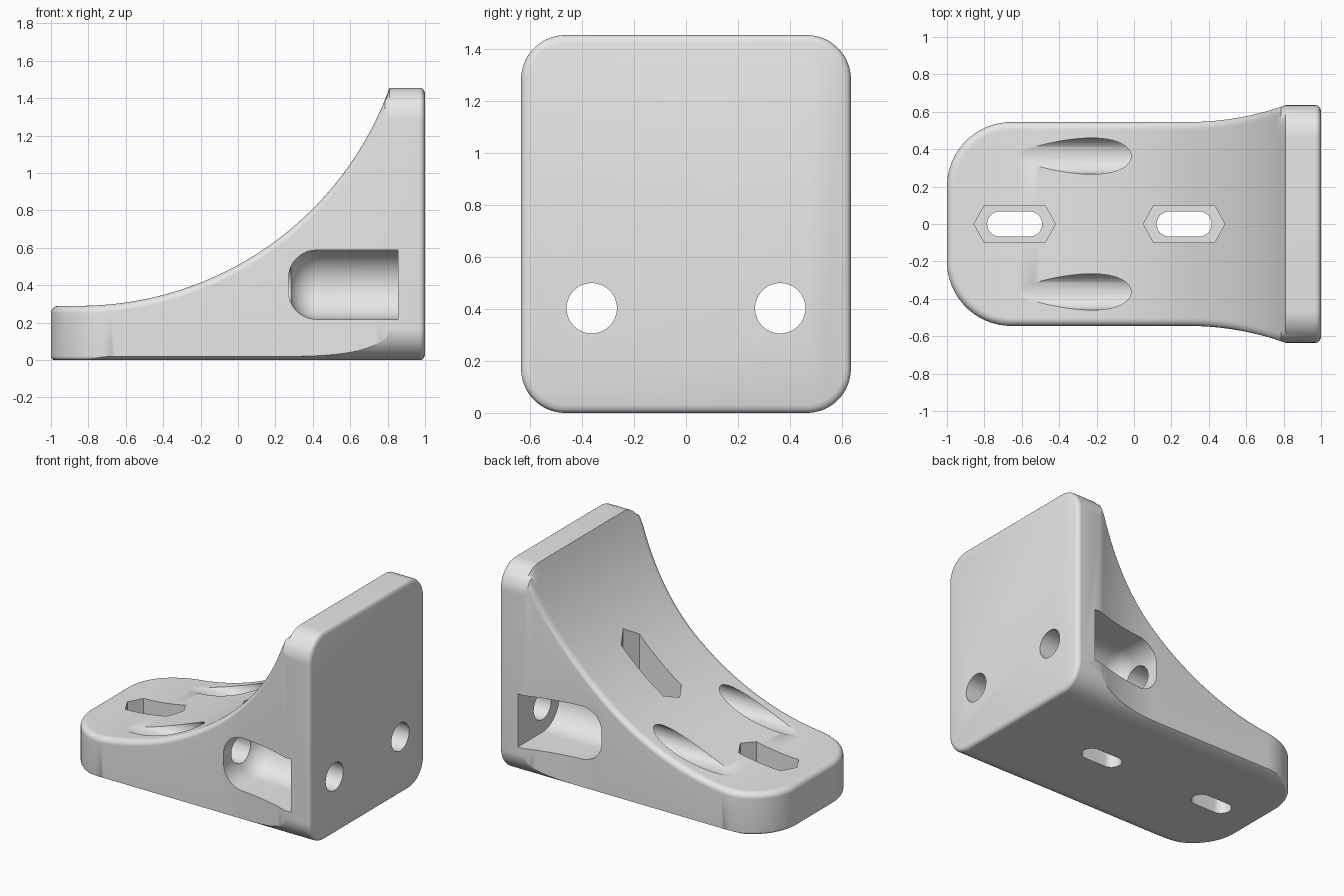
import bpy, bmesh
from math import sin, cos, pi, sqrt, hypot

cube = bpy.data.objects.get("Cube")
if cube:
    bpy.data.objects.remove(cube)

grey = bpy.data.materials.new("light_grey")
grey.use_nodes = True
grey.diffuse_color = (0.8, 0.8, 0.8, 1)
grey.node_tree.nodes["Principled BSDF"].inputs["Base Color"].default_value = (0.8, 0.8, 0.8, 1)


def loft(name, rings):
    """Skin a list of equal-length rings and cap both ends."""
    bm = bmesh.new()
    rows = [[bm.verts.new(p) for p in ring] for ring in rings]
    n = len(rows[0])
    for a, b in zip(rows, rows[1:]):
        for i in range(n):
            j = (i + 1) % n
            bm.faces.new((a[i], a[j], b[j], b[i]))
    bm.faces.new(rows[0])
    bm.faces.new(rows[-1])
    bmesh.ops.recalc_face_normals(bm, faces=bm.faces[:])
    mesh = bpy.data.meshes.new(name)
    bm.to_mesh(mesh)
    bm.free()
    mesh.materials.append(grey)
    obj = bpy.data.objects.new(name, mesh)
    bpy.context.collection.objects.link(obj)
    return obj


# Main dimensions
HEIGHT, WIDE, NARROW = 1.455, 0.635, 0.545    # plate height, half widths
CORNER, NOSE, EDGE, BACK = 0.17, 0.345, 0.04, 0.03
PLATE_X, FLARE_X = 0.81, 0.29
BASE, ARC_X, ARC_R = 0.29, -0.85, 1.765


def fillet(d, r):
    return r - sqrt(r * r - (r - d) ** 2) if d < r else 0.0


def half_width(x):
    if x < NOSE - 1:
        return NARROW - NOSE + sqrt(max(0, NOSE ** 2 - (NOSE - 1 - x) ** 2))
    if x < FLARE_X:
        return NARROW
    if x < PLATE_X:
        return NARROW + fillet_arc(x - FLARE_X, 1.55)
    return WIDE


def fillet_arc(d, r):
    return r - sqrt(r * r - d * d)


def top(x):
    if x >= PLATE_X:
        return HEIGHT
    return BASE + fillet_arc(max(0, x - ARC_X), ARC_R)


def rim_distance(x, y, w):
    """Distance from the plan outline."""
    cx, cy = NOSE - 1, NARROW - NOSE
    if x < cx:
        return max(0, NOSE - hypot(x - cx, y - cy)) if y > cy else x + 1
    return max(0, w - y)


def section(x):
    inset = fillet(1 - x, BACK)
    w, r = half_width(x) - inset, CORNER - inset
    half = [max(0, w - r * (1 - sin(pi / 2 * i / 20))) for i in range(21)]
    low, high = [], []
    for y in half:
        over = max(0, y - (WIDE - CORNER))
        drop = CORNER - sqrt(max(0, r * r - over * over))
        d = rim_distance(x, y, w)
        low.append((y, max(drop, fillet(d, 0.02))))
        high.append((y, min(top(x) - fillet(d, EDGE), HEIGHT - drop)))
    right = low + high[::-1]
    return [(x, y, z) for y, z in right] + [(x, -y, z) for y, z in right[::-1]]


# Bracket body lofted along its length
stations = [-1 + NOSE * (1 - cos(pi / 2 * i / 24)) for i in range(25)]
start = stations[-1]
stations += [start + (PLATE_X - start) * i / 60 for i in range(1, 61)]
stations += [1 - BACK * cos(pi / 2 * i / 8) for i in range(9)]
body = loft("corner_bracket", [section(x) for x in stations])

cutters = []

# Screw bores along the length, with side pockets for the screw heads
SCREW_Y, SCREW_Z, POCKET_R, ROUND = 0.363, 0.403, 0.185, 0.15
for side, label in ((1, "left"), (-1, "right")):
    circle = [(SCREW_Y + 0.097 * cos(pi * i / 24), SCREW_Z + 0.097 * sin(pi * i / 24))
              for i in range(48)]
    cutters.append(loft(label + "_bore_cutter",
                        [[(x, side * y, z) for y, z in circle] for x in (-1.2, 1.2)]))
    rings = []
    for i in range(14):
        a = pi / 2 * min(i, 12) / 12
        x = 0.27 + ROUND * (1 - cos(a)) if i < 13 else 0.855
        r = POCKET_R - ROUND * (1 - sin(a))
        arc = [(SCREW_Y - r * sin(pi * k / 32), SCREW_Z + r * cos(pi * k / 32))
               for k in range(33)]
        outline = [(0.8, SCREW_Z + r)] + arc + [(0.8, SCREW_Z - r)]
        rings.append([(x, side * y, z) for y, z in outline])
    cutters.append(loft(label + "_pocket_cutter", rings))

# Mounting slots with long hexagonal nut recesses
for cx, label in ((-0.638, "front"), (0.268, "rear")):
    slot = []
    for k in range(34):
        end = 1 if k < 17 else -1
        a = -pi / 2 + pi * (k if k < 17 else k - 1) / 16
        slot.append((cx + end * 0.08 + 0.067 * cos(a), 0.067 * sin(a)))
    hexagon = [(cx + sx, sy) for sx, sy in ((0.218, 0), (0.162, 0.1), (-0.162, 0.1),
                                            (-0.218, 0), (-0.162, -0.1), (0.162, -0.1))]
    for shape, z0, kind in ((slot, -0.2, "slot"), (hexagon, 0.13, "recess")):
        cutters.append(loft(label + "_" + kind + "_cutter",
                            [[(x, y, z) for x, y in shape] for z in (z0, 1.6)]))

# Cut everything out and discard the cutters
bpy.ops.object.select_all(action="DESELECT")
bpy.context.view_layer.objects.active = body
body.select_set(True)
for cutter in cutters:
    cutter.hide_render = True
    mod = body.modifiers.new(cutter.name, "BOOLEAN")
    mod.operation, mod.solver, mod.object = "DIFFERENCE", "EXACT", cutter
    bpy.ops.object.modifier_apply(modifier=mod.name)
    bpy.data.objects.remove(cutter)

bpy.ops.object.shade_smooth_by_angle(angle=pi / 6)
